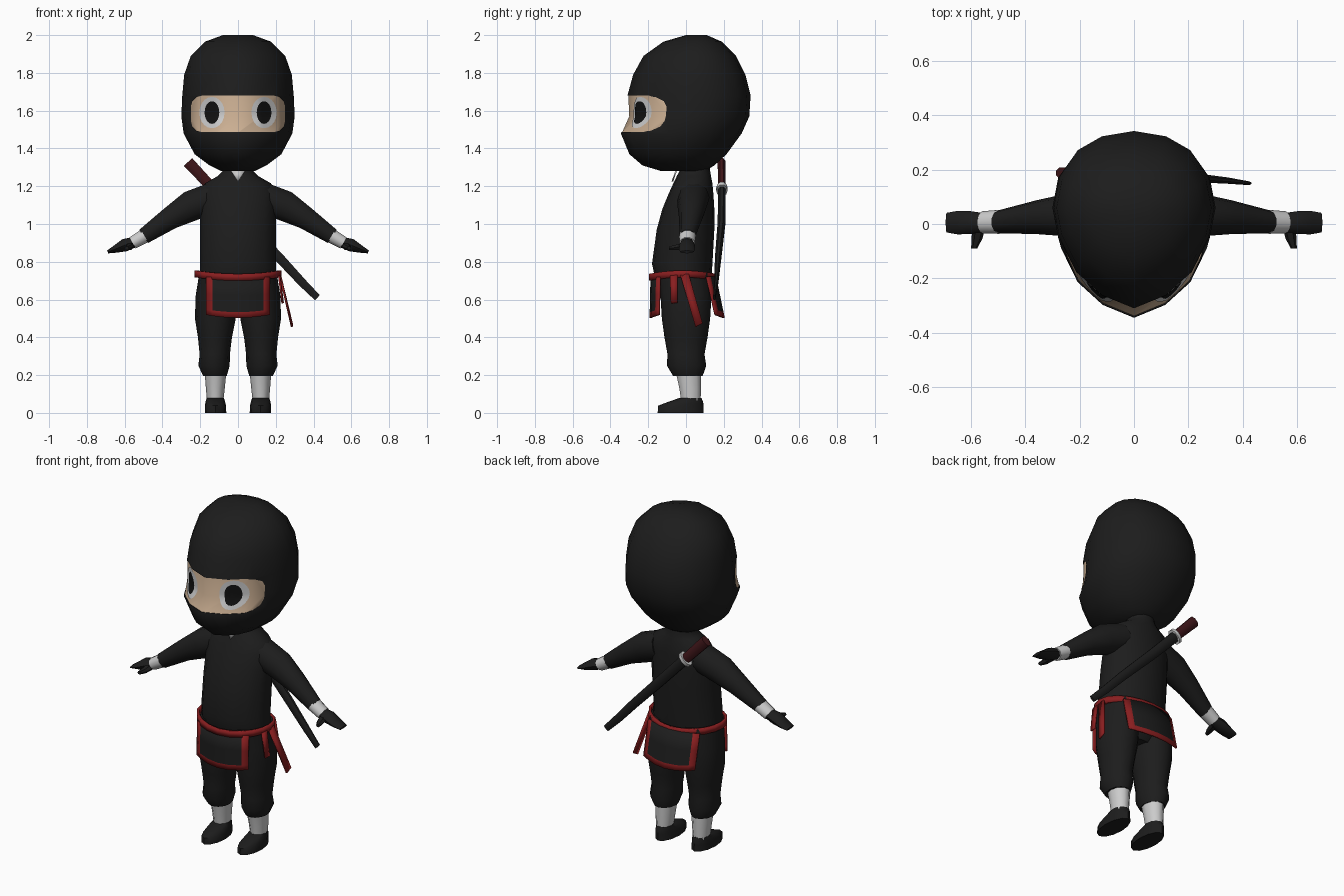
import bpy, bmesh, math
from mathutils import Vector
from mathutils.bvhtree import BVHTree

if "Cube" in bpy.data.objects:
    bpy.data.objects.remove(bpy.data.objects["Cube"])

X, Y, Z = Vector((1, 0, 0)), Vector((0, 1, 0)), Vector((0, 0, 1))


def material(name, r, g, b):
    m = bpy.data.materials.new(name)
    m.diffuse_color = (r, g, b, 1)
    m.use_nodes = True
    m.node_tree.nodes["Principled BSDF"].inputs["Base Color"].default_value = m.diffuse_color
    return m


CLOTH = material("black_cloth", .012, .012, .012)
RED = material("red_cloth", .25, .013, .014)
SKIN = material("skin", .6, .43, .29)
WHITE = material("white_wrap", .55, .55, .55)
PUPIL = material("pupil", .006, .006, .006)
GRIP = material("grip", .05, .008, .01)


def make(name, verts, faces, mats, mirror=False, thick=0):
    me = bpy.data.meshes.new(name)
    me.from_pydata([tuple(v) for v in verts], [], faces)
    bm = bmesh.new()
    bm.from_mesh(me)
    bmesh.ops.recalc_face_normals(bm, faces=bm.faces)
    bm.to_mesh(me)
    bm.free()
    for m in mats:
        me.materials.append(m)
    smooth(me)
    ob = bpy.data.objects.new(name, me)
    bpy.context.collection.objects.link(ob)
    if thick:
        mod = ob.modifiers.new("thickness", 'SOLIDIFY')
        mod.thickness, mod.offset = thick, 0
    if mirror:
        ob.modifiers.new("mirror", 'MIRROR')
    return ob


def smooth(me):
    for p in me.polygons:
        p.use_smooth = True
    me.set_sharp_from_angle(angle=math.radians(48))


def loft(name, rings, mat, mirror=False):
    n = len(rings[0])
    faces = [(k*n+i, k*n+(i+1) % n, (k+1)*n+(i+1) % n, (k+1)*n+i)
             for k in range(len(rings)-1) for i in range(n)]
    faces += [tuple(range(n)), tuple(range((len(rings)-1)*n, len(rings)*n))]
    return make(name, [v for r in rings for v in r], faces, [mat], mirror)


def tube(name, path, mat, u, v=None, n=10, mirror=False, turn=0):
    """Oval rings along a path of (x, y, z, radius_u, radius_v)."""
    pts = [Vector(p[:3]) for p in path]
    rings = []
    for i, p in enumerate(path):
        t = (pts[min(i+1, len(pts)-1)] - pts[max(i-1, 0)]).normalized()
        w = v or t.cross(u).normalized()
        angles = [math.tau*(k+turn)/n for k in range(n)]
        rings.append([pts[i] + u*p[3]*math.cos(a) + w*p[4]*math.sin(a) for a in angles])
    return loft(name, rings, mat, mirror)


def boolean(ob, cutter, op):
    mod = ob.modifiers.new("cut", 'BOOLEAN')
    mod.object, mod.operation, mod.solver = cutter, op, 'EXACT'
    bpy.context.view_layer.update()
    me = bpy.data.meshes.new_from_object(ob.evaluated_get(bpy.context.evaluated_depsgraph_get()))
    ob.modifiers.clear()
    ob.data = me
    smooth(me)


# Head: stacked sections with a pointed front
HALF = [(0, -1), (.4, -.87), (.72, -.64), (.93, -.3), (1, 0), (.93, .4), (.7, .75), (.4, .93), (0, 1)]
SECTION = HALF + [(-x, y) for x, y in HALF[-2:0:-1]]
HEAD = [(1.28, .09, -.13, .10), (1.31, .15, -.23, .15), (1.37, .23, -.30, .215), (1.48, .288, -.345, .295),
        (1.57, .30, -.305, .335), (1.68, .295, -.31, .342), (1.79, .285, -.28, .315),
        (1.89, .25, -.225, .265), (1.965, .175, -.12, .19), (2.0, .08, 0, .11)]


def head(name, mat, s):
    rings = []
    for z, w, f, b in HEAD:
        m = f + .57*(b-f)
        rings.append([Vector((x*w*s, (m + y*((m-f) if y < 0 else (b-m)))*s, 1.59+(z-1.59)*s))
                      for x, y in SECTION])
    return loft(name, rings, mat)


hood = head("hood", CLOTH, 1)
face = head("face", SKIN, .985)

# Rounded eye opening cut from the hood and filled by the face
outline = []
for sx, sz, a0 in ((1, 1, 0), (-1, 1, 90), (-1, -1, 180), (1, -1, 270)):
    for k in range(4):
        a = math.radians(a0+k*30)
        outline.append((sx*.19+.06*math.cos(a), 1.583+sz*.037+.06*math.sin(a)))
cutter = loft("opening_cutter", [[Vector((x, y, z)) for x, z in outline] for y in (-.5, 0)], CLOTH)
cutter.hide_render = True
boolean(hood, cutter, 'DIFFERENCE')
cutter.data.materials.clear()
boolean(face, cutter, 'INTERSECT')
bpy.data.objects.remove(cutter)

# Eyes: ovals draped onto the face
bm = bmesh.new()
bm.from_mesh(face.data)
tree = BVHTree.FromBMesh(bm)
bm.free()


def eye(name, rx, rz, lift, mat, cx=.138):
    n, verts, faces = 20, [], []
    for r in (.4, .7, 1):
        for k in range(n):
            a = math.tau*k/n
            x, z = cx+rx*r*math.cos(a), 1.59+rz*r*math.sin(a)
            hit = tree.ray_cast(Vector((x, -1, z)), Y)[0]
            verts.append(Vector((x, (hit.y if hit else -.2)-lift, z)))
    for j in range(2):
        faces += [(j*n+k, j*n+(k+1) % n, (j+1)*n+(k+1) % n, (j+1)*n+k) for k in range(n)]
    make(name, verts, faces + [tuple(range(n))], [mat], True)


eye("eye_white", .067, .083, .004, WHITE)
eye("eye_pupil", .039, .06, .008, PUPIL)

# Torso, with neck and hips
BODY = [(.54, .12, -.08, .08), (.62, .2, -.135, .125), (.72, .205, -.165, .135), (.79, .2, -.18, .14),
        (.97, .2, -.155, .15), (1.08, .2, -.125, .15), (1.16, .2, -.092, .145), (1.215, .175, -.067, .14),
        (1.255, .105, -.048, .132), (1.28, .082, -.035, .128), (1.34, .08, -.02, .12)]
tube("torso", [(0, (f+b)/2, z, w, (b-f)/2) for z, w, f, b in BODY], CLOTH, X, Y, 16)
make("collar", [(-.038, -.052, 1.282), (.038, -.052, 1.282), (0, -.072, 1.225)], [(0, 1, 2)], [WHITE], thick=.008)

# Arms
tube("arm", [(.13, .04, 1.14, .085, .085), (.25, .033, 1.095, .078, .085), (.36, .025, 1.03, .062, .063),
             (.50, .008, .934, .042, .044)], CLOTH, Y, mirror=True)
tube("wrist_wrap", [(.495, .008, .937, .044, .04), (.558, .006, .9, .041, .035)], WHITE, Y, mirror=True)
tube("hand", [(.55, .006, .903, .034, .028), (.60, .005, .888, .042, .034), (.65, .005, .867, .043, .02),
              (.69, .005, .852, .036, .008)], CLOTH, Y, n=8, mirror=True)
tube("thumb", [(.57, -.01, .885, .024, .02), (.578, -.055, .875, .02, .016), (.588, -.09, .872, .011, .01)],
     CLOTH, X, n=6, mirror=True)

# Legs, shin wraps and shoes
tube("trouser_leg", [(.105, -.01, .74, .1, .14), (.115, 0, .62, .109, .135), (.12, 0, .5, .108, .128),
                     (.122, 0, .4, .09, .114), (.123, 0, .31, .08, .098), (.127, .003, .25, .083, .104),
                     (.122, .01, .195, .062, .078)], CLOTH, X, Y, 12, True)
tube("shin_wrap", [(.119, .014, .21, .057, .07), (.12, .022, .13, .05, .06), (.121, .026, .06, .043, .054)],
     WHITE, X, Y, 10, True)
tube("shoe", [(.119, -.028, 0, .057, .122), (.119, -.028, .038, .056, .12), (.12, -.002, .058, .052, .093),
              (.12, .022, .078, .046, .06)], CLOTH, X, Y, 12, True)

# Belt: a band sagging at front and back
n = 20
verts = []
for h in (0, .036):
    for k in range(n):
        c, s = math.cos(math.tau*k/n), math.sin(math.tau*k/n)
        verts.append((.222*c, -.018+.17*s, .718+h-.018*s*s))
make("belt", verts, [(k, (k+1) % n, n+(k+1) % n, n+k) for k in range(n)], [RED], thick=.014)


# Bordered cloth flaps, front and back
def flap(name, side, y0, flare):
    us, vs = (-1, -.8, -.4, 0, .4, .8, 1), (0, .45, .86, 1)
    verts = [(.168*u, side*(y0+flare*v-.045*u*u), .72-v*(.217-.016*u*u)) for v in vs for u in us]
    faces = [(j*7+i, j*7+i+1, j*7+i+8, j*7+i+7) for j in range(3) for i in range(6)]
    ob = make(name, verts, faces, [CLOTH, RED], thick=.01)
    for p in ob.data.polygons:
        xs = [abs(ob.data.vertices[v].co.x) for v in p.vertices]
        zs = [ob.data.vertices[v].co.z for v in p.vertices]
        p.material_index = int(max(xs) > .15 or max(zs) < .56)


flap("front_flap", -1, .183, .005)
flap("back_flap", 1, .155, .045)

# Loose belt ends on one side
make("belt_end_long", [(.222, -.03, .73), (.222, .015, .735), (.285, .088, .475), (.285, .05, .455)],
     [(0, 1, 2, 3)], [RED], thick=.01)
make("belt_end_short", [(.217, -.085, .725), (.22, -.045, .73), (.238, -.045, .582), (.235, -.08, .58)],
     [(0, 1, 2, 3)], [RED], thick=.01)

# Sword slung across the back
tube("sword_grip", [(-.265, .188, 1.328, .022, .033), (-.13, .19, 1.185, .022, .029)], GRIP, Y, n=8, turn=.5)
tube("sword_guard", [(-.137, .19, 1.192, .03, .045), (-.122, .19, 1.177, .03, .045)], WHITE, Y, n=10)
tube("scabbard", [(-.13, .19, 1.185, .022, .031), (.04, .188, 1.005, .022, .03), (.22, .17, .82, .018, .027),
                  (.34, .16, .69, .012, .024), (.42, .15, .61, .007, .02)], CLOTH, Y, n=8, turn=.5)
